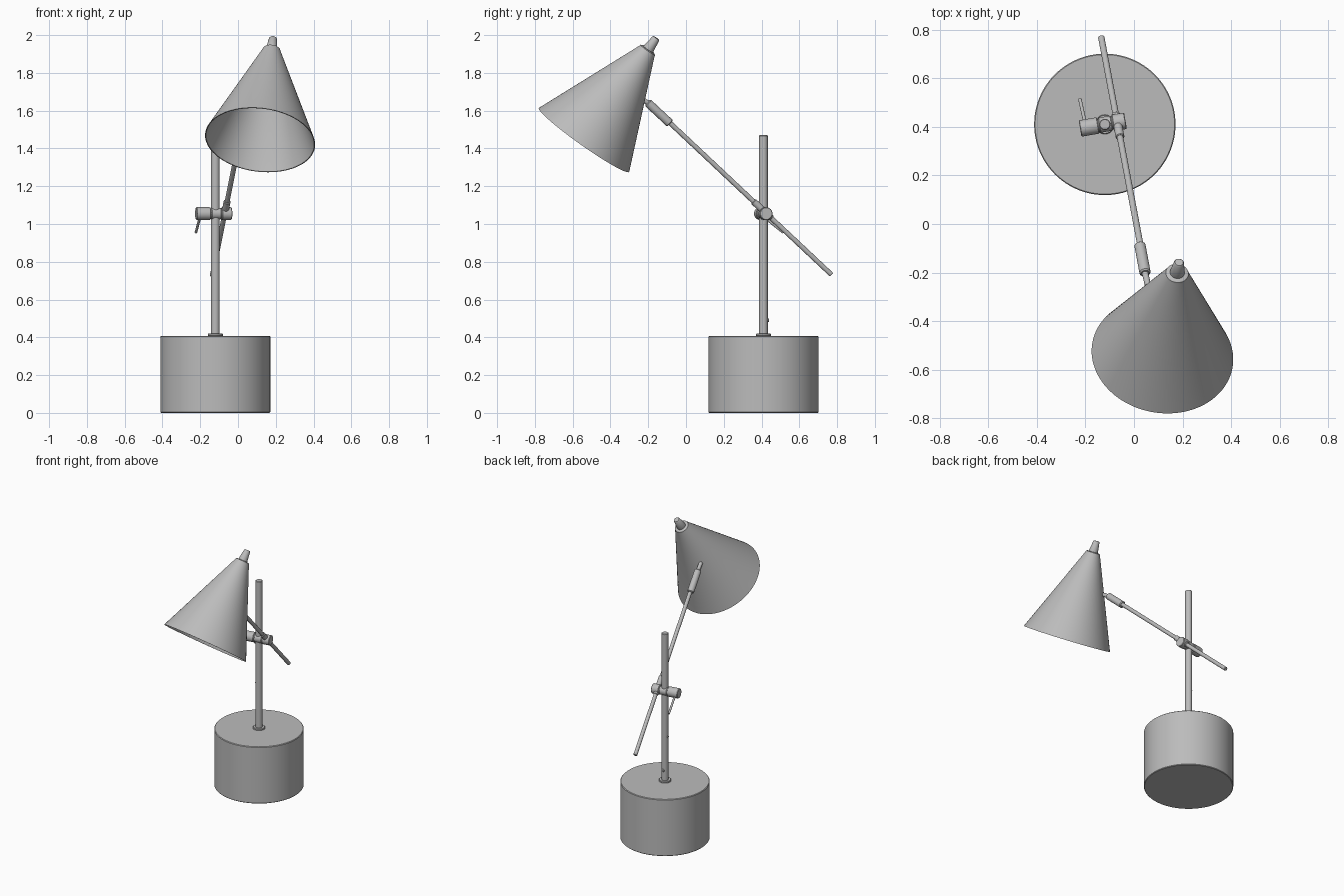
import bpy, bmesh, math
from mathutils import Vector

cube = bpy.data.objects.get("Cube")
if cube:
    bpy.data.objects.remove(cube, do_unlink=True)

grey = bpy.data.materials.new("grey metal")
grey.use_nodes = True
grey.diffuse_color = (0.5, 0.5, 0.5, 1)
bsdf = next(n for n in grey.node_tree.nodes if n.type == 'BSDF_PRINCIPLED')
bsdf.inputs["Base Color"].default_value = (0.5, 0.5, 0.5, 1)


def lathe(name, start, axis, profile, sides=32):
    """Spin (radius, height) points about an axis; zero radius closes an end."""
    bm = bmesh.new()
    rings = []
    for r, h in profile:
        count = sides if r > 0 else 1
        rings.append([bm.verts.new((r * math.cos(2 * math.pi * i / sides),
                                    r * math.sin(2 * math.pi * i / sides), h))
                      for i in range(count)])
    for a, b in zip(rings, rings[1:]):
        for i in range(sides):
            j = (i + 1) % sides
            corners = [a[i % len(a)], a[j % len(a)], b[j % len(b)], b[i % len(b)]]
            bm.faces.new(list(dict.fromkeys(corners)))
    bmesh.ops.recalc_face_normals(bm, faces=bm.faces)
    mesh = bpy.data.meshes.new(name)
    bm.to_mesh(mesh)
    bm.free()
    mesh.materials.append(grey)
    obj = bpy.data.objects.new(name, mesh)
    bpy.context.collection.objects.link(obj)
    obj.location = start
    obj.rotation_euler = Vector(axis).to_track_quat('Z', 'Y').to_euler()
    bpy.ops.object.select_all(action='DESELECT')
    obj.select_set(True)
    bpy.context.view_layer.objects.active = obj
    bpy.ops.object.shade_smooth_by_angle(angle=math.radians(35))
    return obj


def rod(name, start, end, radius, bevel=0.003, sides=24):
    """Solid round bar with lightly chamfered ends."""
    axis = Vector(end) - Vector(start)
    n = axis.length
    return lathe(name, start, axis,
                 [(0, 0), (radius - bevel, 0), (radius, bevel),
                  (radius, n - bevel), (radius - bevel, n), (0, n)], sides)


# Weighted drum base with flange and upright
px, py = -0.12, 0.41
rod("base", (px, py, 0), (px, py, 0.408), 0.291, 0.004, 96)
rod("pole_flange", (px, py, 0.406), (px, py, 0.42), 0.04)
rod("pole", (px, py, 0.41), (px, py, 1.47), 0.023)
rod("pole_pin_back", (px, py, 0.49), (px, py + 0.03, 0.49), 0.01)
rod("pole_pin_side", (px, py, 0.73), (px - 0.027, py, 0.73), 0.008)

# Cross clamp: two barrels on a narrower core, with a locking lever
clamp_start = Vector((-0.222, 0.393, 1.055))
clamp_axis = Vector((0.187, 0.032, 0))
clamp_end = clamp_start + clamp_axis
rod("clamp_core", clamp_start, clamp_end, 0.027)
rod("clamp_pole_barrel", clamp_start, clamp_start + clamp_axis * 0.4, 0.034)
rod("clamp_middle_barrel", clamp_start + clamp_axis * 0.42,
    clamp_start + clamp_axis * 0.7, 0.031)
rod("clamp_arm_barrel", clamp_start + clamp_axis * 0.72, clamp_end, 0.034)
rod("clamp_lever", (-0.2, 0.41, 1.04), (-0.223, 0.515, 0.955), 0.007, 0.002)

# Slanted arm, collar, grip and shade joint
arm_low, arm_high = Vector((-0.135, 0.77, 0.732)), Vector((0.027, -0.09, 1.54))
arm = arm_high - arm_low
rod("arm", arm_low, arm_high, 0.013)
rod("arm_collar", arm_low + arm * 0.37, arm_low + arm * 0.48, 0.018)
rod("arm_grip", (0.024, -0.085, 1.533), (0.046, -0.203, 1.643), 0.023, 0.005)
rod("shade_joint", (0.044, -0.195, 1.637), (0.058, -0.255, 1.675), 0.013)

# Open conical shade with a thin wall and rounded crown, plus tapered finial
rim_centre = Vector((0.117, -0.54, 1.445))
crown = Vector((0.178, -0.2, 1.925))
axis = crown - rim_centre
n = axis.length
lathe("shade", rim_centre, axis,
      [(0, n - 0.006), (0.034, n - 0.006), (0.044, n - 0.016), (0.288, 0),
       (0.293, 0), (0.05, n - 0.014), (0.047, n - 0.004), (0.04, n), (0, n)], 96)
lathe("shade_finial", crown - axis * 0.005, axis,
      [(0, 0), (0.03, 0), (0.03, 0.008), (0.021, 0.072), (0.017, 0.077), (0, 0.077)])
